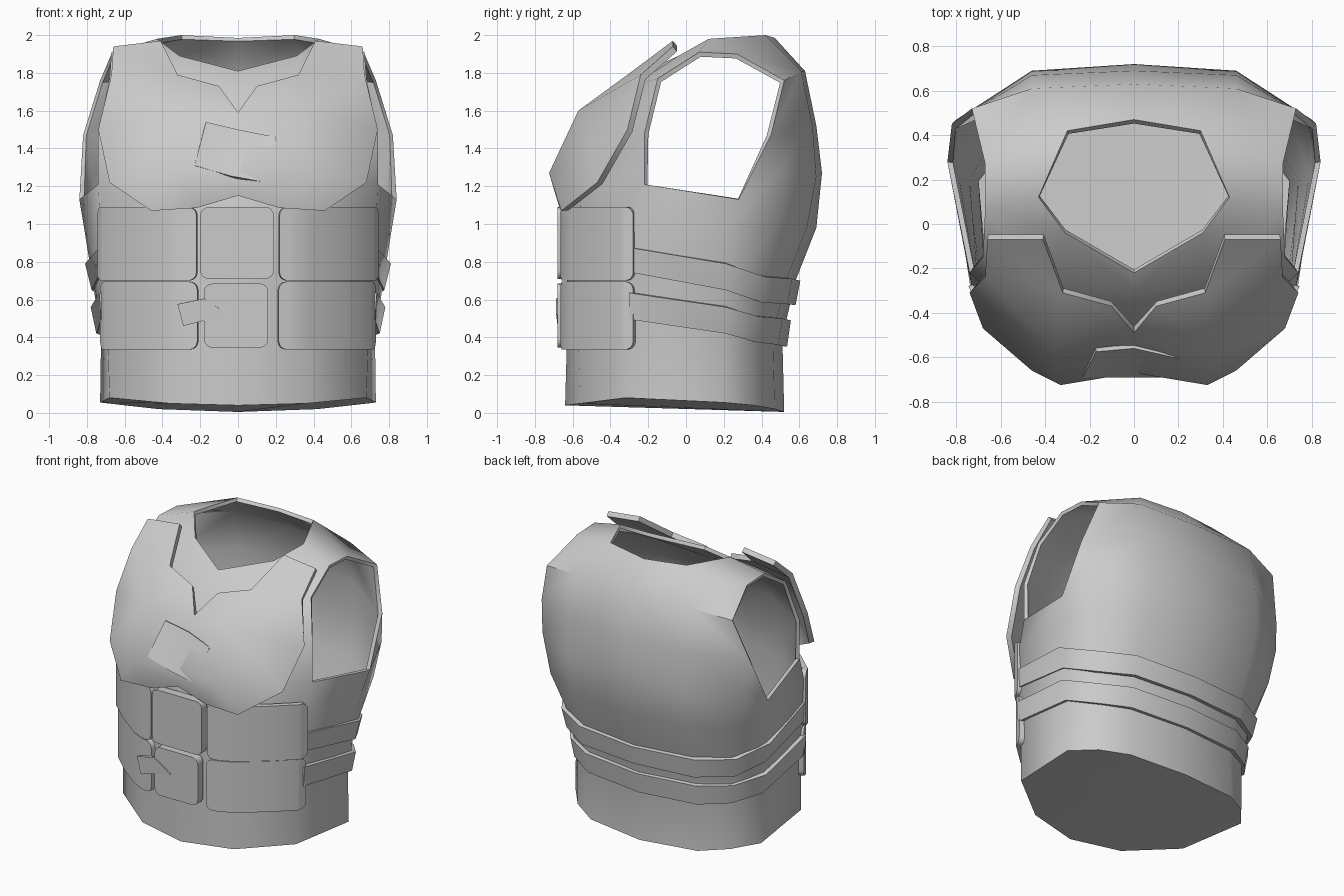
import bpy, bmesh, math
from mathutils import Vector

if "Cube" in bpy.data.objects:
    bpy.data.objects.remove(bpy.data.objects["Cube"])

GREY = bpy.data.materials.new("plain_grey")
GREY.diffuse_color = (0.6, 0.6, 0.6, 1)
GREY.use_nodes = True
GREY.node_tree.nodes["Principled BSDF"].inputs["Base Color"].default_value = GREY.diffuse_color
CORE = Vector((0, 0.05, 1.0))


def sheet(name, pts, faces, thick, mirror=False):
    """Surface with outward faces, optionally mirrored in x, thickened inward."""
    bm = bmesh.new()
    vs = [bm.verts.new(p) for p in pts]
    for f in faces:
        bm.faces.new([vs[i] for i in f])
    bm.normal_update()
    for f in bm.faces:
        if f.normal.dot(f.calc_center_median() - CORE) < 0:
            f.normal_flip()
    me = bpy.data.meshes.new(name)
    bm.to_mesh(me)
    bm.free()
    me.materials.append(GREY)
    ob = bpy.data.objects.new(name, me)
    bpy.context.collection.objects.link(ob)
    bpy.ops.object.select_all(action='DESELECT')
    ob.select_set(True)
    bpy.context.view_layer.objects.active = ob
    if mirror:
        m = ob.modifiers.new("mirror", 'MIRROR')
        m.use_clip = True
        bpy.ops.object.modifier_apply(modifier="mirror")
    s = ob.modifiers.new("thickness", 'SOLIDIFY')
    s.thickness, s.offset, s.use_even_offset = thick, -1, True
    bpy.ops.object.modifier_apply(modifier="thickness")
    bpy.ops.object.shade_smooth_by_angle(angle=math.radians(52))
    return ob


def strip(name, top, bottom, thick, mirror=False):
    n = len(top)
    faces = [(i, i + 1, n + i + 1, n + i) for i in range(n - 1)]
    return sheet(name, top + bottom, faces, thick, mirror)


def rounded_plate(name, path, z0, z1, thick, mirror=False, r=0.045):
    """Round-cornered plate that follows a plan path of (x, y) points."""
    p = [Vector(q) for q in path]
    acc = [0]
    for a, b in zip(p, p[1:]):
        acc.append(acc[-1] + (b - a).length)
    total = acc[-1]
    ends = [0, 0.08 * r, 0.3 * r, 0.6 * r, r]
    stops = sorted(set(ends + [total - e for e in ends] + acc[1:-1]))
    top, bottom = [], []
    for s in stops:
        i = max(k for k in range(len(p) - 1) if acc[k] <= s + 1e-9)
        q = p[i].lerp(p[i + 1], (s - acc[i]) / (acc[i + 1] - acc[i]))
        d = max(0, min(s, total - s, r))
        cut = r - math.sqrt(max(0, r * r - (r - d) ** 2))
        top.append((q.x, q.y, z1 - cut))
        bottom.append((q.x, q.y, z0 + cut))
    return strip(name, top, bottom, thick, mirror)


# Vest shell: half rings from front centre round to back centre
rings = [
    [(0, -.64, .04), (.36, -.56, .05), (.68, -.32, .08), (.73, .2, .055),
     (.6, .36, .04), (.42, .47, .02), (0, .52, .005)],
    [(0, -.63, .4), (.36, -.57, .4), (.69, -.31, .4), (.725, .2, .4),
     (.6, .36, .4), (.42, .46, .4), (0, .51, .4)],
    [(0, -.63, .7), (.37, -.57, .7), (.71, -.31, .7), (.77, .2, .7),
     (.64, .41, .7), (.43, .53, .7), (0, .58, .7)],
    [(0, -.63, 1), (.38, -.57, 1), (.73, -.29, 1), (.815, .22, .98),
     (.73, .48, .98), (.45, .64, .98), (0, .69, .98)],
    [(0, -.6, 1.2), (.38, -.55, 1.2), (.74, -.22, 1.21), (.84, .28, 1.13),
     (.8, .47, 1.25), (.46, .69, 1.25), (0, .72, 1.27)],
    [(0, -.47, 1.5), (.38, -.44, 1.5), (.74, -.22, 1.48), None,
     (.82, .45, 1.47), (.46, .67, 1.52), (0, .69, 1.52)],
    [(0, -.3, 1.72), (.38, -.27, 1.74), (.68, -.15, 1.77), None,
     (.73, .52, 1.76), (.46, .61, 1.81), (0, .63, 1.81)],
]
pts, idx = [], {}
for r, ring in enumerate(rings):
    for c, q in enumerate(ring):
        if q:
            idx[r, c] = len(pts)
            pts.append(q)
faces = [[idx[0, c] for c in range(7)]]                 # closed bottom
for r in range(6):
    for c in range(6):
        quad = [(r, c), (r, c + 1), (r + 1, c + 1), (r + 1, c)]
        if all(k in idx for k in quad):                 # armhole stays open
            faces.append([idx[k] for k in quad])
faces.append([idx[4, 3], idx[4, 4], idx[5, 4]])
# Neck opening and shoulder straps
extra = {"n0": (0, -.22, 1.81), "n1": (.31, -.04, 1.89), "n2": (.43, .12, 1.98),
         "n3": (.3, .42, 2.0), "n4": (0, .47, 1.985),
         "s1": (.67, .07, 1.91), "s2": (.67, .27, 1.9)}
for k, q in extra.items():
    idx[k] = len(pts)
    pts.append(q)
for f in [((6, 0), (6, 1), "n1", "n0"), ((6, 1), (6, 2), "s1", "n1"),
          ("n1", "s1", "n2"), ("n2", "s1", "s2", "n3"),
          ("s2", (6, 4), (6, 5), "n3"), ("n3", (6, 5), (6, 6), "n4")]:
    faces.append([idx[k] for k in f])
sheet("vest_shell", pts, faces, 0.025, mirror=True)

# Chest plate with notched collar
chest = [(0, -.49, 1.59), (.1, -.37, 1.73), (.32, -.31, 1.79), (.41, -.07, 1.97),
         (.66, -.07, 1.94), (.67, -.24, 1.79), (.74, -.31, 1.5), (.68, -.47, 1.22),
         (.46, -.66, 1.07), (.22, -.67, 1.085), (0, -.67, 1.15), (.33, -.725, 1.27),
         (.36, -.57, 1.6), (0, -.67, 1.28)]
sheet("chest_plate", chest,
      [(0, 1, 12), (1, 2, 12), (2, 3, 4, 5), (2, 5, 12), (12, 5, 6), (12, 6, 7, 11),
       (11, 7, 8), (11, 8, 9), (11, 9, 10, 13), (0, 12, 11, 13)], 0.035, mirror=True)

# Side abdomen plates, two rows
wrap = [(.22, -.665), (.3, -.65), (.39, -.61), (.57, -.475), (.72, -.34), (.745, -.28)]
rounded_plate("upper_side_plates", wrap, .7, 1.09, .035, mirror=True)
rounded_plate("lower_side_plates", [(x * .98, y) for x, y in wrap], .335, .695, .035,
              mirror=True)

# Centre abdomen plates
rounded_plate("upper_centre_plate", [(-.2, -.68), (.19, -.68)], .71, 1.09, .06)
rounded_plate("lower_centre_plate", [(-.18, -.68), (.16, -.68)], .345, .685, .06)

# Waist belts, dropping toward the back
strip("upper_belt",
      [(.735, -.3, .875), (.81, .21, .79), (.685, .42, .72), (.45, .56, .71), (0, .605, .7)],
      [(.73, -.3, .745), (.775, .21, .65), (.66, .4, .585), (.44, .54, .575), (0, .58, .57)],
      .035, mirror=True)
strip("lower_belt",
      [(.735, -.3, .635), (.78, .21, .56), (.64, .385, .51), (.435, .51, .5), (0, .555, .49)],
      [(.725, -.3, .495), (.75, .21, .42), (.62, .37, .375), (.43, .49, .36), (0, .535, .35)],
      .03, mirror=True)

# Small loose patches on the chest and abdomen
strip("chest_patch",
      [(-.17, -.575, 1.54), (0, -.56, 1.5), (.2, -.605, 1.46)],
      [(-.23, -.69, 1.31), (-.04, -.69, 1.255), (.15, -.69, 1.22)], .02)
strip("abdomen_patch", [(-.32, -.68, .575), (-.18, -.687, .605)],
      [(-.29, -.68, .46), (-.05, -.687, .52)], .02)
